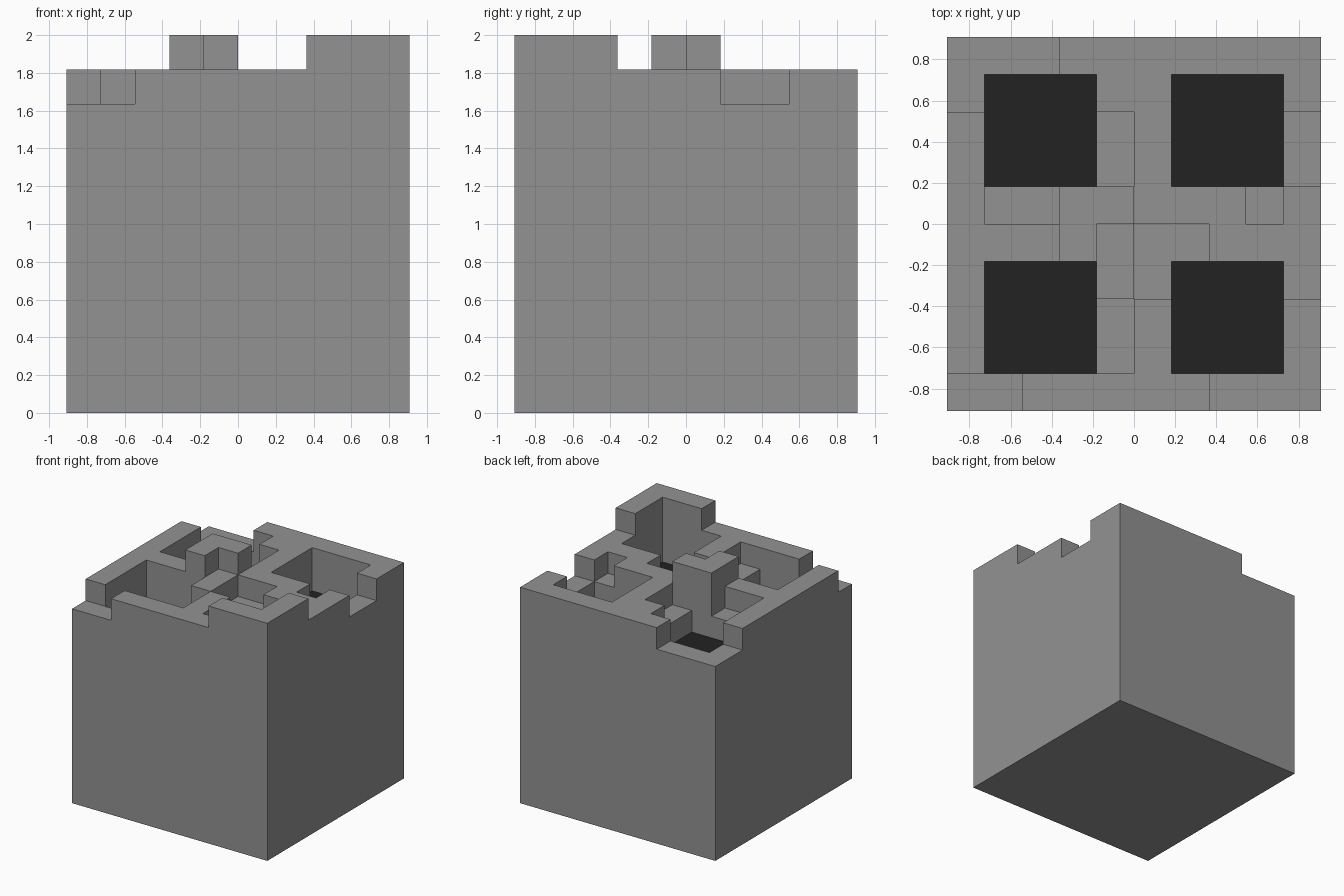
import bpy, bmesh, math

cube = bpy.data.objects.get("Cube")
if cube:
    bpy.data.objects.remove(cube, do_unlink=True)

N = 10             # cells per side
U = 2 / 11         # cell size; the tallest blocks are 11 cells high
LEVELS = [0, 8, 9, 10, 11]


def make_material(name, value):
    mat = bpy.data.materials.new(name)
    mat.use_nodes = True
    color = (value, value, value, 1)
    mat.diffuse_color = color
    mat.node_tree.nodes["Principled BSDF"].inputs["Base Color"].default_value = color
    return mat


# Height of every cell, in cells
height = [[10] * N for _ in range(N)]


def fill(x0, x1, y0, y1, h):
    """Set the height of a block of cells (inclusive ranges)."""
    for x in range(x0, x1 + 1):
        for y in range(y0, y1 + 1):
            height[x][y] = h


# Four square shafts
for sx in (1, 6):
    for sy in (1, 6):
        fill(sx, sx + 2, sy, sy + 2, 8)

# Notches in the outer walls
fill(0, 1, 0, 0, 9)
fill(0, 2, 9, 9, 9)
fill(0, 0, 8, 9, 9)
fill(9, 9, 6, 7, 9)

# Notches in the inner cross walls
fill(1, 2, 5, 5, 9)
fill(8, 8, 5, 5, 9)
fill(5, 6, 4, 4, 9)
fill(5, 5, 3, 3, 9)
fill(4, 4, 1, 2, 9)
fill(4, 4, 6, 7, 9)

# Raised corner and raised centre piece
fill(7, 9, 0, 0, 11)
fill(9, 9, 0, 2, 11)
fill(3, 3, 4, 5, 11)
fill(4, 4, 5, 5, 11)


def height_at(x, y):
    return height[x][y] if 0 <= x < N and 0 <= y < N else 0


bm = bmesh.new()


def quad(points, material=0):
    verts = [bm.verts.new(((x - N / 2) * U, (y - N / 2) * U, z * U)) for x, y, z in points]
    bm.faces.new(verts).material_index = material


for x in range(N):
    for y in range(N):
        h = height[x][y]
        corners = [(x, y), (x + 1, y), (x + 1, y + 1), (x, y + 1)]
        # Top faces, dark on the shaft floors, and underside
        quad([(a, b, h) for a, b in corners], 1 if h == 8 else 0)
        quad([(a, b, 0) for a, b in reversed(corners)])
        # Walls wherever the neighbour is lower
        for dx, dy in ((1, 0), (0, 1), (-1, 0), (0, -1)):
            low = height_at(x + dx, y + dy)
            cx, cy = x + 0.5 + dx / 2, y + 0.5 + dy / 2
            a = (cx + dy / 2, cy - dx / 2)
            b = (cx - dy / 2, cy + dx / 2)
            for z0, z1 in zip(LEVELS, LEVELS[1:]):
                if low <= z0 and z1 <= h:
                    quad([(*a, z0), (*b, z0), (*b, z1), (*a, z1)])

# Weld the cells and merge flat areas
bmesh.ops.remove_doubles(bm, verts=bm.verts, dist=0.001)
bmesh.ops.dissolve_limit(bm, angle_limit=math.radians(1), verts=bm.verts,
                         edges=bm.edges, delimit={'MATERIAL'})

mesh = bpy.data.meshes.new("walled_block")
bm.to_mesh(mesh)
bm.free()
mesh.materials.append(make_material("stone_grey", 0.288))
mesh.materials.append(make_material("shaft_black", 0.016))
block = bpy.data.objects.new("walled_block", mesh)
bpy.context.collection.objects.link(block)
